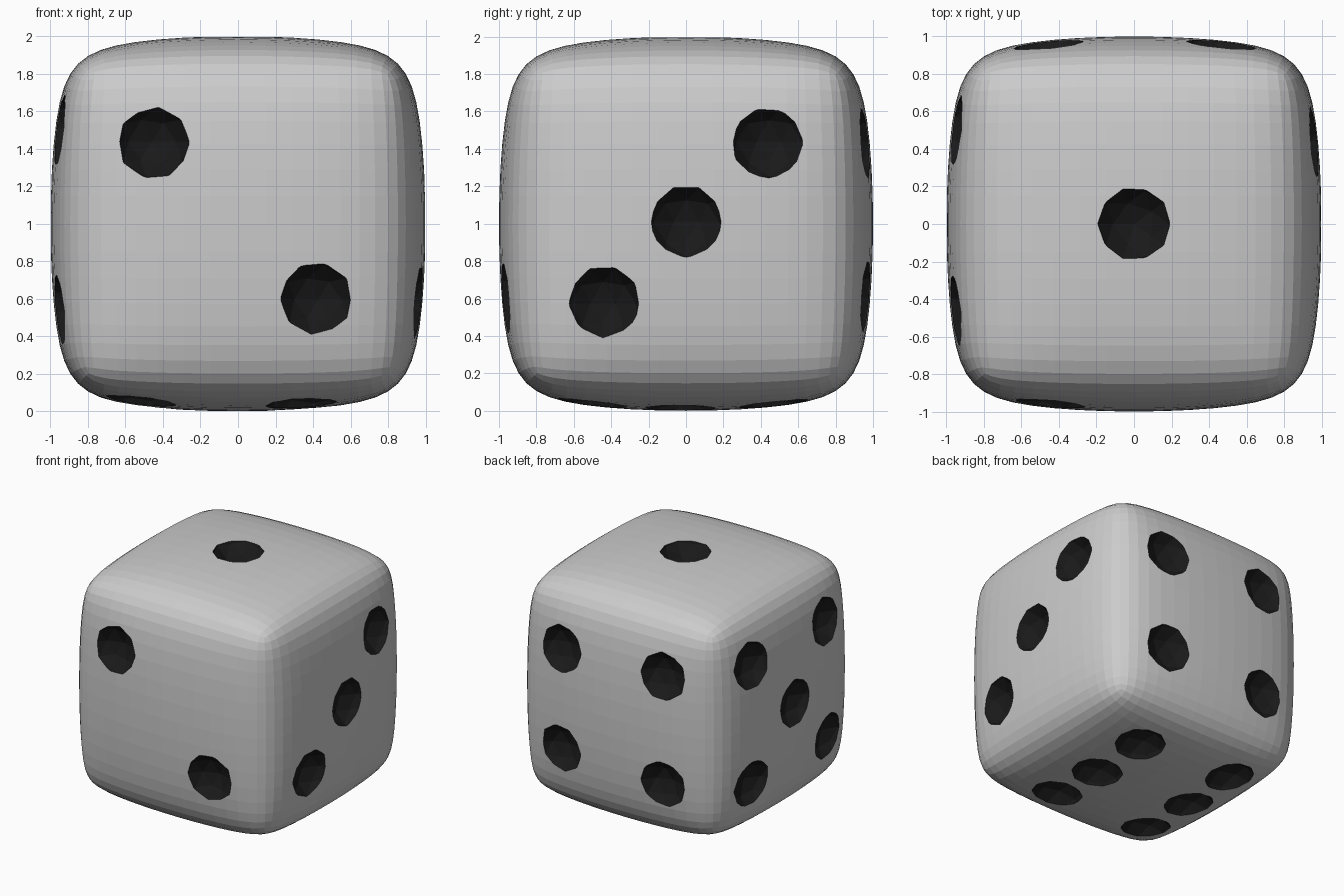
import bpy, bmesh
from mathutils import Vector, Matrix
from mathutils.bvhtree import BVHTree

if "Cube" in bpy.data.objects:
    bpy.data.objects.remove(bpy.data.objects["Cube"])


def material(name, shade):
    m = bpy.data.materials.new(name)
    m.diffuse_color = (shade, shade, shade, 1)
    m.use_nodes = True
    m.node_tree.nodes["Principled BSDF"].inputs["Base Color"].default_value = m.diffuse_color
    return m


def new_object(name, bm):
    mesh = bpy.data.meshes.new(name)
    bm.to_mesh(mesh)
    ob = bpy.data.objects.new(name, mesh)
    bpy.context.collection.objects.link(ob)
    return ob


def apply_modifier(ob, mod):
    bpy.context.view_layer.objects.active = ob
    bpy.ops.object.modifier_apply(modifier=mod.name)


MATS = [material("body_grey", 0.8), material("pip_black", 0.01)]

# Body: chamfered cube, subdivided into a softly bulging block
bm = bmesh.new()
bmesh.ops.create_cube(bm, size=2)
bmesh.ops.bevel(bm, geom=bm.edges[:], offset=0.26, segments=1,
                profile=0.5, affect='EDGES')
body = new_object("die_body", bm)
bm.free()
sub = body.modifiers.new("round", 'SUBSURF')
sub.levels = sub.render_levels = 3
apply_modifier(body, sub)
reach = max(v.co.z for v in body.data.vertices)
body.data.transform(Matrix.Translation((0, 0, 1)) @ Matrix.Scale(1 / reach, 4))
for m in MATS:
    body.data.materials.append(m)

# Pip positions per face: outward direction, then the two in-plane coordinates
FACES = [
    ((0, 0, 1), [(0, 0)]),
    ((0, -1, 0), [(-.45, 1.43), (.42, .60)]),
    ((1, 0, 0), [(-.435, .58), (0, 1.01), (.435, 1.43)]),
    ((0, 1, 0), [(.47, 1.43), (.47, .61), (-.46, 1.45), (-.46, .56)]),
    ((-1, 0, 0), [(.5, 1.5), (.5, .52), (0, 1.01), (-.46, 1.5), (-.49, .54)]),
    ((0, 0, -1), [(.335, .47), (.335, -.03), (.335, -.5),
                  (-.52, .5), (-.52, .02), (-.52, -.48)]),
]

# Pip cutter: balls set just outside the surface so they leave shallow dents
bm = bmesh.new()
bm.from_mesh(body.data)
tree = BVHTree.FromBMesh(bm)
bm.free()
cut = bmesh.new()
for direction, spots in FACES:
    out = Vector(direction)
    axis = max(range(3), key=lambda i: abs(out[i]))
    for spot in spots:
        start = list(spot)
        start.insert(axis, out[axis] * 4)
        hit, normal, _, _ = tree.ray_cast(Vector(start), -out)
        bmesh.ops.create_icosphere(cut, subdivisions=2, radius=0.217,
                                   matrix=Matrix.Translation(hit + normal * 0.09))
for f in cut.faces:
    f.material_index = 1
cutter = new_object("pip_cutter", cut)
cut.free()
cutter.hide_render = True
for m in MATS:
    cutter.data.materials.append(m)

# Carve the pips; the dents keep the black material
dent = body.modifiers.new("pips", 'BOOLEAN')
dent.operation = 'DIFFERENCE'
dent.solver = 'EXACT'
dent.object = cutter
apply_modifier(body, dent)
bpy.data.objects.remove(cutter)
